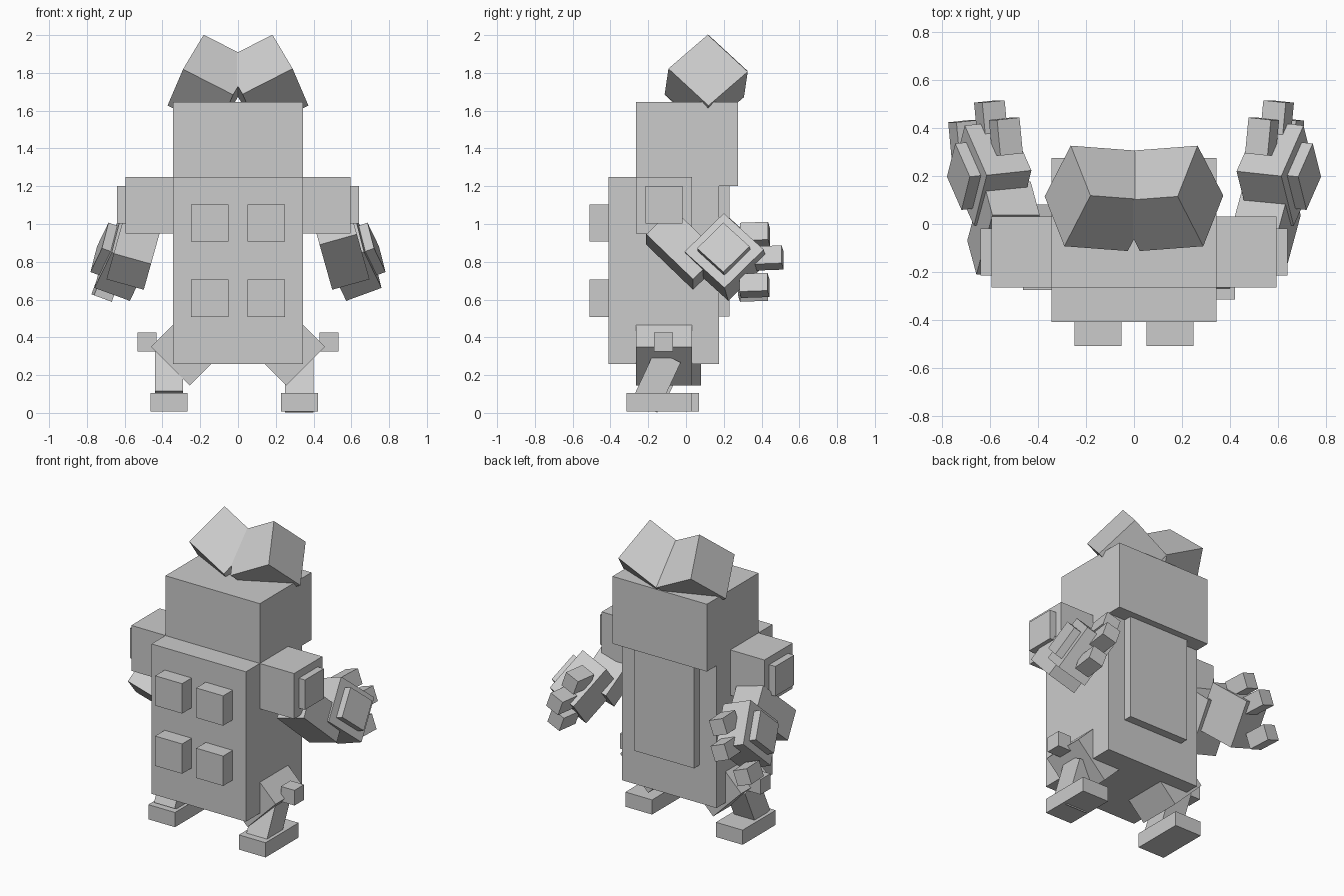
import bpy
from math import radians
from mathutils import Matrix, Vector

cube = bpy.data.objects.get("Cube")
if cube:
    bpy.data.objects.remove(cube, do_unlink=True)

grey = bpy.data.materials.new("plain_grey")
grey.use_nodes = True
colour = (0.6, 0.6, 0.6, 1)
grey.diffuse_color = colour
grey.node_tree.nodes["Principled BSDF"].inputs["Base Color"].default_value = colour


def box(name, centre, size, rot=None):
    """Flat-shaded box with its rotation baked into the mesh."""
    bpy.ops.mesh.primitive_cube_add(size=1)
    ob = bpy.context.object
    ob.name = name
    ob.data.name = name
    rot = rot or Matrix.Identity(3)
    ob.data.transform(rot.to_4x4() @ Matrix.Diagonal((*size, 1)))
    ob.location = centre
    ob.data.materials.append(grey)
    return ob


def span(name, x, y, z):
    """Upright box from its ranges on the three axes."""
    ranges = (x, y, z)
    return box(name, [(a + b) / 2 for a, b in ranges], [b - a for a, b in ranges])


def frame(outward, up, side, roll=0):
    """Rotation whose x axis points outward, mirrored by side, rolled about it."""
    w = Vector((side * outward[0], *outward[1:])).normalized()
    u = Vector((side * up[0], *up[1:]))
    u = (u - w * u.dot(w)).normalized()
    basis = Matrix((w, u.cross(w), u)).transposed()
    return basis @ Matrix.Rotation(radians(roll), 3, 'X')


# Torso, head and back plate
span("torso", (-0.345, 0.345), (-0.41, 0.175), (0.26, 1.25))
span("head", (-0.345, 0.345), (-0.265, 0.275), (1.2, 1.645))
span("back_plate", (-0.22, 0.22), (0.17, 0.23), (0.51, 1.2))

# Chest buttons
for x in (-0.15, 0.15):
    for z in (0.607, 1.005):
        box("chest_button", (x, -0.46, z), (0.197, 0.1, 0.197))

for side, label in ((1, "left"), (-1, "right")):
    # Ears
    box(label + "_ear", (side * 0.145, 0.107, 1.747), (0.298, 0.295, 0.3),
        frame((0.265, 0.02, 0.135), (-0.097, 0, 0.193), side, 45))

    # Shoulders and their plates
    box(label + "_shoulder", (side * 0.46, -0.117, 1.1), (0.27, 0.295, 0.3))
    box(label + "_shoulder_plate", (side * 0.615, -0.117, 1.102), (0.05, 0.197, 0.197))

    # Forearm, hand and hand plate
    box(label + "_forearm", (side * 0.545, -0.016, 0.867), (0.205, 0.2, 0.35),
        frame((0.96, 0, 0.27), (-0.25, 0, 0.96), side, 45))
    palm, up = (0.93, -0.1, 0.34), (-0.35, 0, 0.93)
    box(label + "_hand", (side * 0.594, 0.212, 0.825), (0.2, 0.295, 0.3),
        frame(palm, up, side, 45))
    box(label + "_hand_plate", (side * 0.71, 0.2, 0.868), (0.05, 0.197, 0.197),
        frame(palm, up, side, 45))

    # Fingers
    low = (0.64, 0.362, 0.675) if side > 0 else (0.705, 0.355, 0.655)
    for x, y, z in ((0.535, 0.365, 0.945), (0.597, 0.437, 0.82), low):
        box(label + "_finger", (side * x, y, z), (0.1, 0.15, 0.1),
            frame(palm, up, side))

    # Hips, knee knobs, legs and feet: one leg is set slightly back
    back = 0 if side > 0 else 0.05
    box(label + "_hip", (side * 0.255, back - 0.117, 0.35), (0.29, 0.295, 0.29),
        Matrix.Rotation(radians(45), 3, 'Y'))
    box(label + "_knee_knob", (side * 0.482, back - 0.12, 0.375), (0.1, 0.1, 0.1))
    leg_x = 0.325 if side > 0 else -0.365
    box(label + "_leg", (leg_x, back * 0.8 - 0.158, 0.166 + back), (0.15, 0.15, 0.293),
        Matrix.Rotation(radians(-25), 3, 'X'))
    box(label + "_foot", (leg_x, back * 0.8 - 0.143, 0.057), (0.195, 0.345, 0.097))
